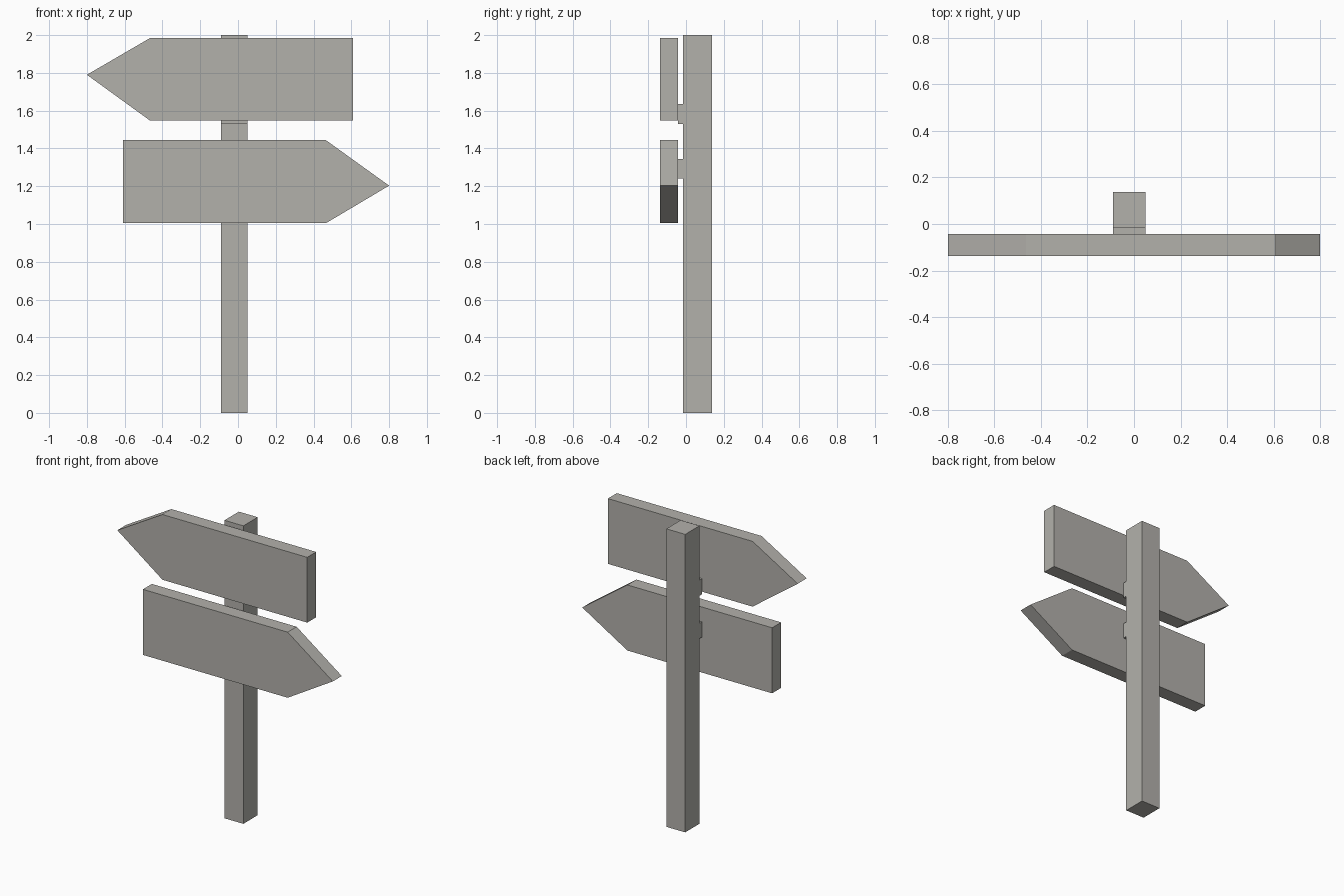
import bpy
import bmesh

if "Cube" in bpy.data.objects:
    bpy.data.objects.remove(bpy.data.objects["Cube"])

wood = bpy.data.materials.new("warm_grey")
wood.diffuse_color = (0.45, 0.44, 0.41, 1)
wood.use_nodes = True
wood.node_tree.nodes["Principled BSDF"].inputs["Base Color"].default_value = wood.diffuse_color


def extrude_profile(name, profile, y0, y1):
    """Solid made from an x-z outline, extruded from y0 to y1."""
    bm = bmesh.new()
    face = bm.faces.new([bm.verts.new((x, y0, z)) for x, z in profile])
    ext = bmesh.ops.extrude_face_region(bm, geom=[face])
    verts = [v for v in ext["geom"] if isinstance(v, bmesh.types.BMVert)]
    bmesh.ops.translate(bm, verts=verts, vec=(0, y1 - y0, 0))
    bmesh.ops.recalc_face_normals(bm, faces=bm.faces)
    mesh = bpy.data.meshes.new(name)
    bm.to_mesh(mesh)
    bm.free()
    mesh.materials.append(wood)
    obj = bpy.data.objects.new(name, mesh)
    bpy.context.collection.objects.link(obj)
    return obj


def block(name, x0, x1, y0, y1, z0, z1):
    return extrude_profile(name, [(x0, z0), (x1, z0), (x1, z1), (x0, z1)], y0, y1)


POST_X = (-0.09, 0.05)
POST_Y = (-0.015, 0.137)
SIGN_Y = (-0.137, -0.042)

# Upright post
block("post", *POST_X, *POST_Y, 0, 2)

# Arrow boards pointing left and right, each on a small spacer
for name, side, z0, z1, tip_z, s0, s1 in (
    ("upper", -1, 1.547, 1.985, 1.79, 1.53, 1.635),
    ("lower", 1, 1.004, 1.444, 1.203, 1.242, 1.345),
):
    outline = [(-0.61, z0), (0.465, z0), (0.80, tip_z), (0.465, z1), (-0.61, z1)]
    extrude_profile(name + "_arrow_board", [(side * x, z) for x, z in outline], *SIGN_Y)
    block(name + "_spacer", *POST_X, SIGN_Y[1], POST_Y[0], s0, s1)
